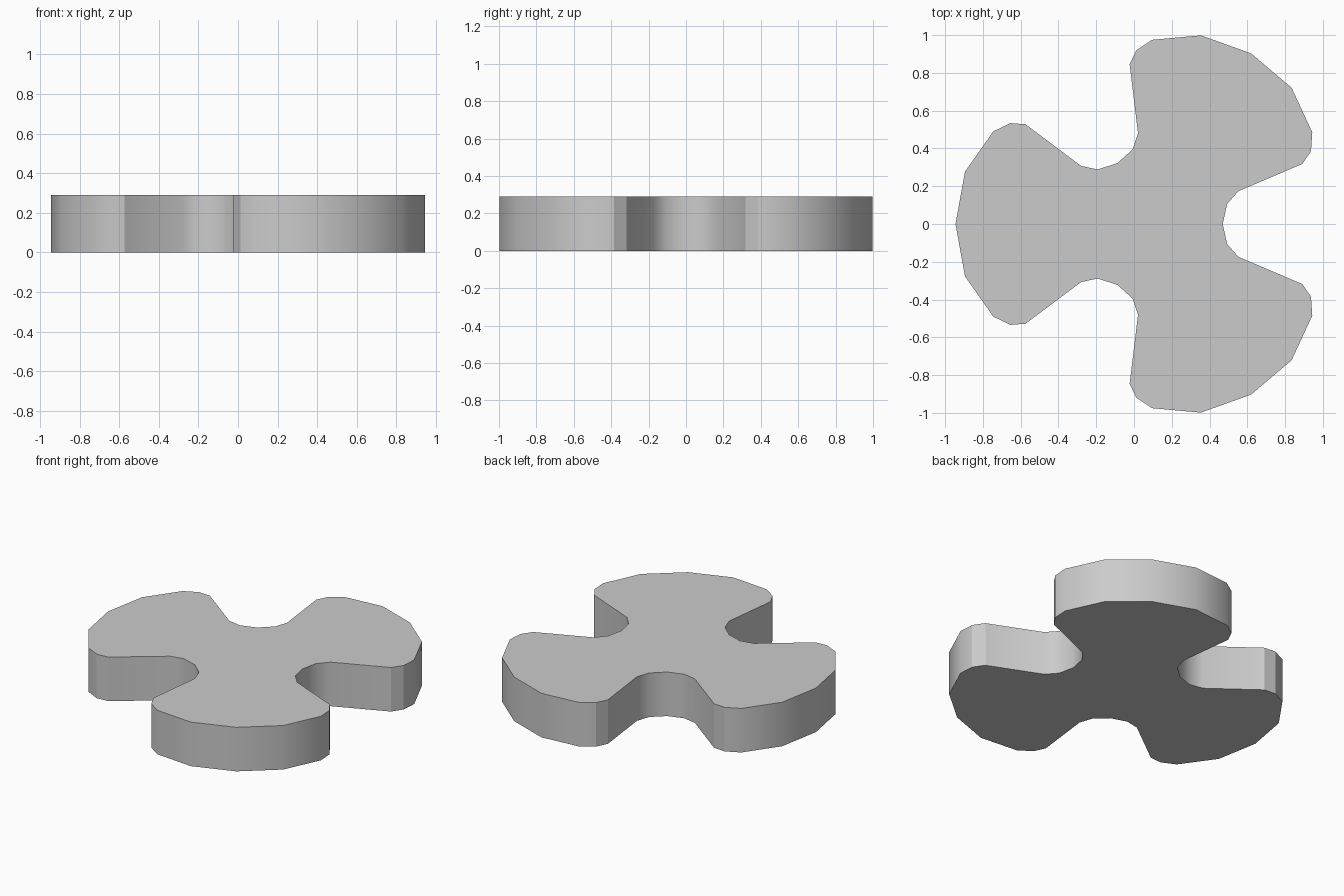
import bpy, bmesh, math

if "Cube" in bpy.data.objects:
    bpy.data.objects.remove(bpy.data.objects["Cube"])

HEIGHT = 0.29
CENTRE_X = 0.098

# Half of one lobe: (along lobe axis, sideways), from the tip to the notch middle
half = [(1.043, 0), (0.993, 0.277), (0.843, 0.49), (0.753, 0.534),
        (0.672, 0.528), (0.378, 0.307), (0.289, 0.289), (0.186, 0.322)]

# Mirror the half lobe, leaving out the notch point shared with the next lobe
lobe = [(u, -v) for u, v in reversed(half[1:-1])] + half

# Repeat the lobe three times around the centre
outline = []
for k in range(3):
    a = math.pi + k * math.tau / 3
    c, s = math.cos(a), math.sin(a)
    outline += [(CENTRE_X + u * c - v * s, u * s + v * c) for u, v in lobe]

# Extrude the outline into a solid plate
bm = bmesh.new()
base = bm.faces.new([bm.verts.new((x, y, 0)) for x, y in outline])
ext = bmesh.ops.extrude_face_region(bm, geom=[base], use_keep_orig=True)
top = [g for g in ext["geom"] if isinstance(g, bmesh.types.BMVert)]
bmesh.ops.translate(bm, verts=top, vec=(0, 0, HEIGHT))
bmesh.ops.recalc_face_normals(bm, faces=bm.faces[:])
mesh = bpy.data.meshes.new("three_lobed_plate")
bm.to_mesh(mesh)
bm.free()

plate = bpy.data.objects.new("three_lobed_plate", mesh)
bpy.context.collection.objects.link(plate)
bpy.context.view_layer.objects.active = plate
plate.select_set(True)
bpy.ops.object.shade_smooth_by_angle(angle=math.radians(30))
